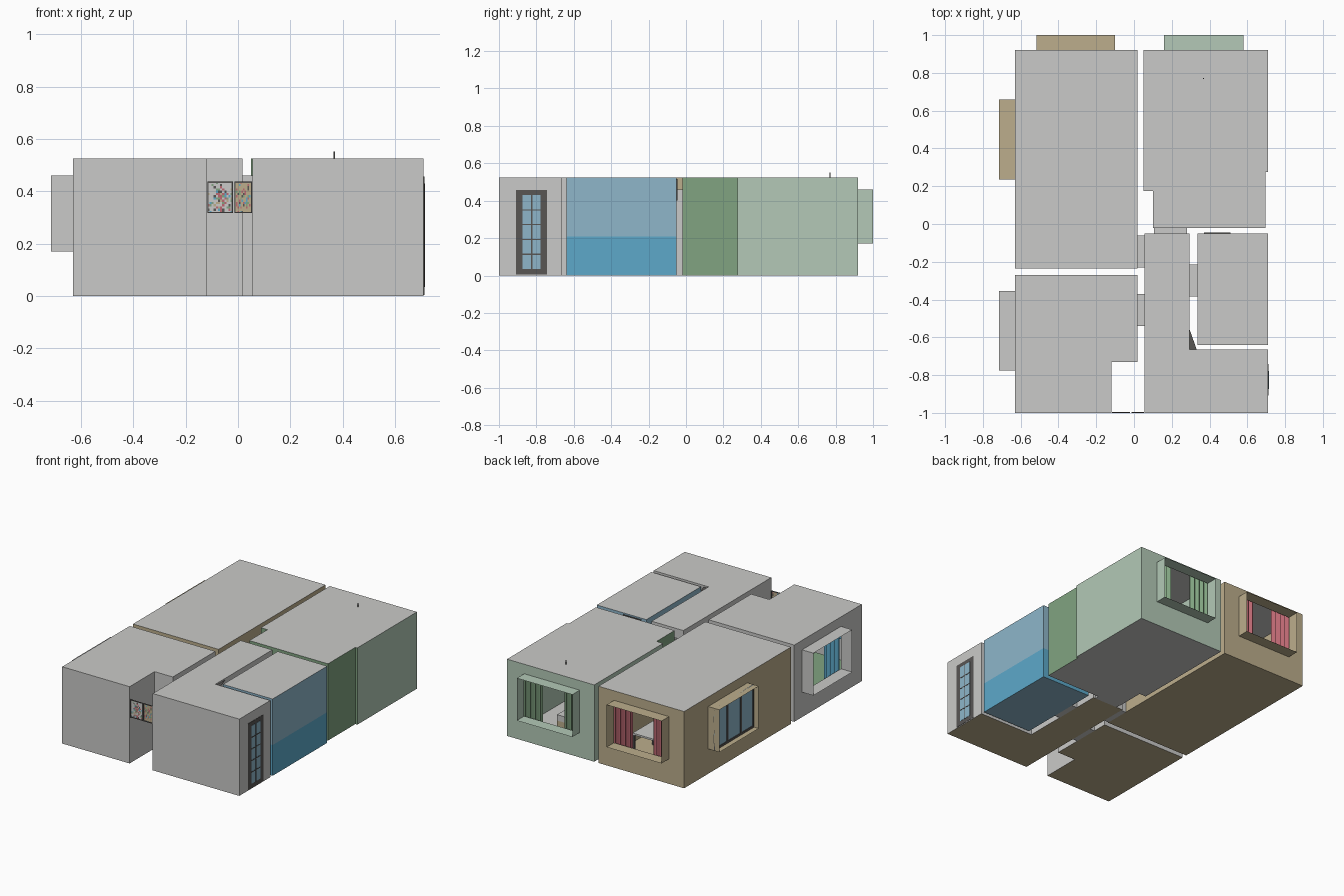
import bpy, bmesh, math, random
from mathutils import Vector

random.seed(4)
if "Cube" in bpy.data.objects:
    bpy.data.objects.remove(bpy.data.objects["Cube"])


def material(name, r, g, b):
    lin = [((c / 255 + 0.055) / 1.055) ** 2.4 for c in (r, g, b)] + [1]
    m = bpy.data.materials.new(name)
    m.use_nodes = True
    m.diffuse_color = lin
    bsdf = next(n for n in m.node_tree.nodes if n.type == 'BSDF_PRINCIPLED')
    bsdf.inputs["Base Color"].default_value = lin
    bsdf.inputs["Roughness"].default_value = 0.8
    return m


NAMES = ["grey", "tan", "sage", "green", "pale_blue", "blue", "charcoal", "rose"]
COLOURS = [(202, 202, 200), (188, 174, 140), (179, 201, 183), (129, 164, 129),
           (142, 182, 202), (93, 169, 202), (88, 86, 84), (188, 104, 114)]
MATS = [material(n, *c) for n, c in zip(NAMES, COLOURS)]
GREY, TAN, SAGE, GREEN, PALE, BLUE, DARK, ROSE = range(8)
H = 0.525


def finish(name, bm):
    mesh = bpy.data.meshes.new(name)
    bm.to_mesh(mesh)
    bm.free()
    for m in MATS:
        mesh.materials.append(m)
    obj = bpy.data.objects.new(name, mesh)
    bpy.context.collection.objects.link(obj)
    return obj


def face(bm, points, mat):
    f = bm.faces.new([bm.verts.new(p) for p in points])
    f.material_index = mat


def box(name, x, y, z, mat, open_axis=None):
    """Box between ranges; open_axis removes its two end faces."""
    bm = bmesh.new()
    bmesh.ops.create_cube(bm, size=1)
    for v in bm.verts:
        v.co = [r[0] if c < 0 else r[1] for r, c in zip((x, y, z), v.co)]
    bm.normal_update()
    if open_axis is not None:
        ends = [f for f in bm.faces if abs(f.normal[open_axis]) > 0.9]
        bmesh.ops.delete(bm, geom=ends, context='FACES')
    for f in bm.faces:
        f.material_index = mat
    return finish(name, bm)


# Openings: name, x range, y range, z range, axis they run along, colour
SILL, HEAD, DOOR = 0.17, 0.46, (0, 0.46)
OPENINGS = [
    ("living_back_bay", (-0.515, -0.10), (0.92, 1.0), (SILL, HEAD), 1, TAN),
    ("living_side_bay", (-0.715, -0.63), (0.235, 0.66), (SILL, HEAD), 0, TAN),
    ("bedroom_bay", (0.16, 0.58), (0.92, 1.0), (SILL, HEAD), 1, SAGE),
    ("study_bay", (-0.715, -0.63), (-0.775, -0.355), (SILL, HEAD), 0, GREY),
    ("living_doorway", (0.018, 0.055), (-0.23, -0.06), DOOR, 0, GREY),
    ("study_doorway", (0.018, 0.055), (-0.54, -0.37), DOOR, 0, GREY),
    ("bathroom_doorway", (0.295, 0.335), (-0.385, -0.215), DOOR, 0, GREY),
    ("bedroom_doorway", (0.105, 0.28), (-0.05, -0.02), DOOR, 1, GREY),
]
for name, x, y, z, axis, mat in OPENINGS:
    box(name, x, y, z, mat, axis)


def inside(p, o):
    return all(lo - 1e-4 <= c <= hi + 1e-4 for c, (lo, hi) in zip(p, o[1:4]))


def room(name, outline, floor_mat, wall_mat, splits=()):
    """Shell with floor, ceiling and walls cut wherever an opening meets them."""
    bm = bmesh.new()
    face(bm, [(x, y, 0) for x, y in reversed(outline)], floor_mat)
    face(bm, [(x, y, H) for x, y in outline], GREY)
    for a, b in zip(outline, outline[1:] + outline[:1]):
        a, b = Vector(a), Vector(b)
        run = 0 if abs(b.x - a.x) > abs(b.y - a.y) else 1
        us, zs = {a[run], b[run]}, {0, H, *splits}
        lo, hi = sorted(us)
        for o in OPENINGS:
            across = o[2 - run]
            if min(abs(a[1 - run] - c) for c in across) < 1e-4:
                cuts = [u for u in o[1 + run] if lo < u < hi]
                if cuts:
                    us.update(cuts)
                    zs.update(o[3])
        us, zs = sorted(us, reverse=b[run] < a[run]), sorted(zs)

        def at(u, z):
            p = [0, 0, z]
            p[run], p[1 - run] = u, a[1 - run]
            return Vector(p)
        for u0, u1 in zip(us, us[1:]):
            for z0, z1 in zip(zs, zs[1:]):
                mid = at((u0 + u1) / 2, (z0 + z1) / 2)
                if not any(inside(mid, o) for o in OPENINGS):
                    face(bm, [at(u0, z0), at(u1, z0), at(u1, z1), at(u0, z1)],
                         wall_mat(mid))
    bmesh.ops.remove_doubles(bm, verts=bm.verts, dist=1e-5)
    return finish(name, bm)


# Rooms
room("living_room", [(-0.63, -0.235), (0.018, -0.235), (0.018, 0.92), (-0.63, 0.92)],
     TAN, lambda p: TAN)
room("bedroom", [(0.10, -0.02), (0.695, -0.02), (0.695, 0.275), (0.71, 0.275),
                 (0.71, 0.92), (0.05, 0.92), (0.05, 0.175), (0.10, 0.175)],
     GREY, lambda p: GREEN if p.y < 0.28 else SAGE)
room("study", [(-0.63, -1), (-0.12, -1), (-0.12, -0.73), (0.018, -0.73),
               (0.018, -0.27), (-0.63, -0.27)], TAN, lambda p: GREY)
room("hallway", [(0.055, -1), (0.71, -1), (0.71, -0.665), (0.295, -0.665),
                 (0.295, -0.05), (0.055, -0.05)], TAN, lambda p: GREY)
room("bathroom", [(0.335, -0.64), (0.71, -0.64), (0.71, -0.05), (0.335, -0.05)],
     PALE, lambda p: BLUE if p.z < 0.21 else PALE, [0.21])


# Glazed entrance door with bars
box("entrance_door_frame", (0.705, 0.712), (-0.908, -0.742), (0.005, 0.458), DARK)
box("entrance_door_glass", (0.71, 0.7135), (-0.873, -0.777), (0.035, 0.43), PALE)
box("entrance_door_upright", (0.71, 0.715), (-0.828, -0.822), (0.035, 0.43), DARK)
for i in range(1, 5):
    z = 0.035 + i * 0.079
    box("entrance_door_bar", (0.71, 0.715), (-0.873, -0.777), (z - 0.003, z + 0.003), DARK)

# Sliding window in the living room side bay
box("side_window_glass", (-0.676, -0.674), (0.235, 0.66), (SILL, HEAD), PALE)
for y in (0.242, 0.375, 0.52, 0.653):
    box("side_window_upright", (-0.68, -0.67), (y - 0.007, y + 0.007), (SILL, HEAD), DARK)
for z in (SILL + 0.007, HEAD - 0.007):
    box("side_window_rail", (-0.68, -0.67), (0.235, 0.66), (z - 0.007, z + 0.007), DARK)


def curtain(name, start, end, across, axis, mat, z0=0.06, z1=0.5):
    """Pleated sheet running along one axis."""
    bm = bmesh.new()
    n = 32
    prev = None
    for i in range(n + 1):
        p = [0, 0]
        p[axis] = start + (end - start) * i / n
        p[1 - axis] = across + 0.012 * math.sin(i * math.pi / 4)
        pair = [bm.verts.new((*p, z)) for z in (z0, z1)]
        if prev:
            bm.faces.new([prev[0], pair[0], pair[1], prev[1]]).material_index = mat
        prev = pair
    return finish(name, bm)


# Curtains
for name, x0, x1, mat in (("bedroom", 0.16, 0.58, GREEN), ("living", -0.515, -0.10, ROSE)):
    curtain(name + "_curtain_right", x0 - 0.02, x0 + 0.13, 0.9, 0, mat)
    curtain(name + "_curtain_left", x1 - 0.13, x1 + 0.02, 0.9, 0, mat)
curtain("study_curtain", -0.79, -0.62, -0.61, 1, BLUE)


def table(name, x, y, z, mat):
    box(name + "_top", x, y, (z - 0.012, z), mat)
    for lx in (x[0], x[1] - 0.012):
        for ly in (y[0], y[1] - 0.012):
            box(name + "_leg", (lx, lx + 0.012), (ly, ly + 0.012), (0.002, z - 0.012), DARK)


# Furniture glimpsed through the windows
table("dining_table", (-0.32, -0.1), (0.5, 0.72), 0.16, GREY)
box("bed_base", (0.2, 0.5), (0.3, 0.68), (0.002, 0.07), TAN)
box("bed_mattress", (0.2, 0.5), (0.3, 0.68), (0.07, 0.11), GREY)
box("wardrobe", (0.12, 0.5), (0.0, 0.1), (0.002, 0.45), TAN)
box("study_bed", (-0.58, -0.3), (-0.97, -0.5), (0.002, 0.12), GREEN)
box("study_wall_picture", (-0.5, -0.25), (-0.995, -0.99), (0.25, 0.42), BLUE)


# Pair of framed pictures between the front rooms
def picture(name, x0, x1, ground):
    z0, z1, y, t = 0.317, 0.438, -0.997, 0.005
    bm = bmesh.new()
    nx, nz = 12, 14
    for i in range(nx):
        for k in range(nz):
            r = math.hypot(i / nx - 0.5, k / nz - 0.45)
            dab = random.random() < 0.75 - r
            mat = random.choice([ROSE, ROSE, GREEN, DARK, TAN, BLUE]) if dab else ground
            xa, xb = (x0 + (x1 - x0) * (i + d) / nx for d in (0, 1))
            za, zb = (z0 + (z1 - z0) * (k + d) / nz for d in (0, 1))
            face(bm, [(xa, y, za), (xb, y, za), (xb, y, zb), (xa, y, zb)], mat)
    finish(name, bm)
    for xa in (x0, x1 - t):
        box(name + "_frame_side", (xa, xa + t), (-1, -0.994), (z0, z1), DARK)
    for za in (z0, z1 - t):
        box(name + "_frame_rail", (x0, x1), (-1, -0.994), (za, za + t), DARK)


picture("left_picture", -0.117, -0.02, GREY)
picture("right_picture", -0.014, 0.054, TAN)

# Small outside details
box("ceiling_lamp_rod", (0.366, 0.371), (0.768, 0.773), (0.45, 0.552), DARK)
box("bathroom_pipe_rail", (0.37, 0.51), (-0.052, -0.045), (0.4, 0.515), DARK)
bm = bmesh.new()
face(bm, [(0.295, -0.56, 0.515), (0.295, -0.665, 0.515), (0.332, -0.665, 0.515)], DARK)
finish("corner_trim", bm)
